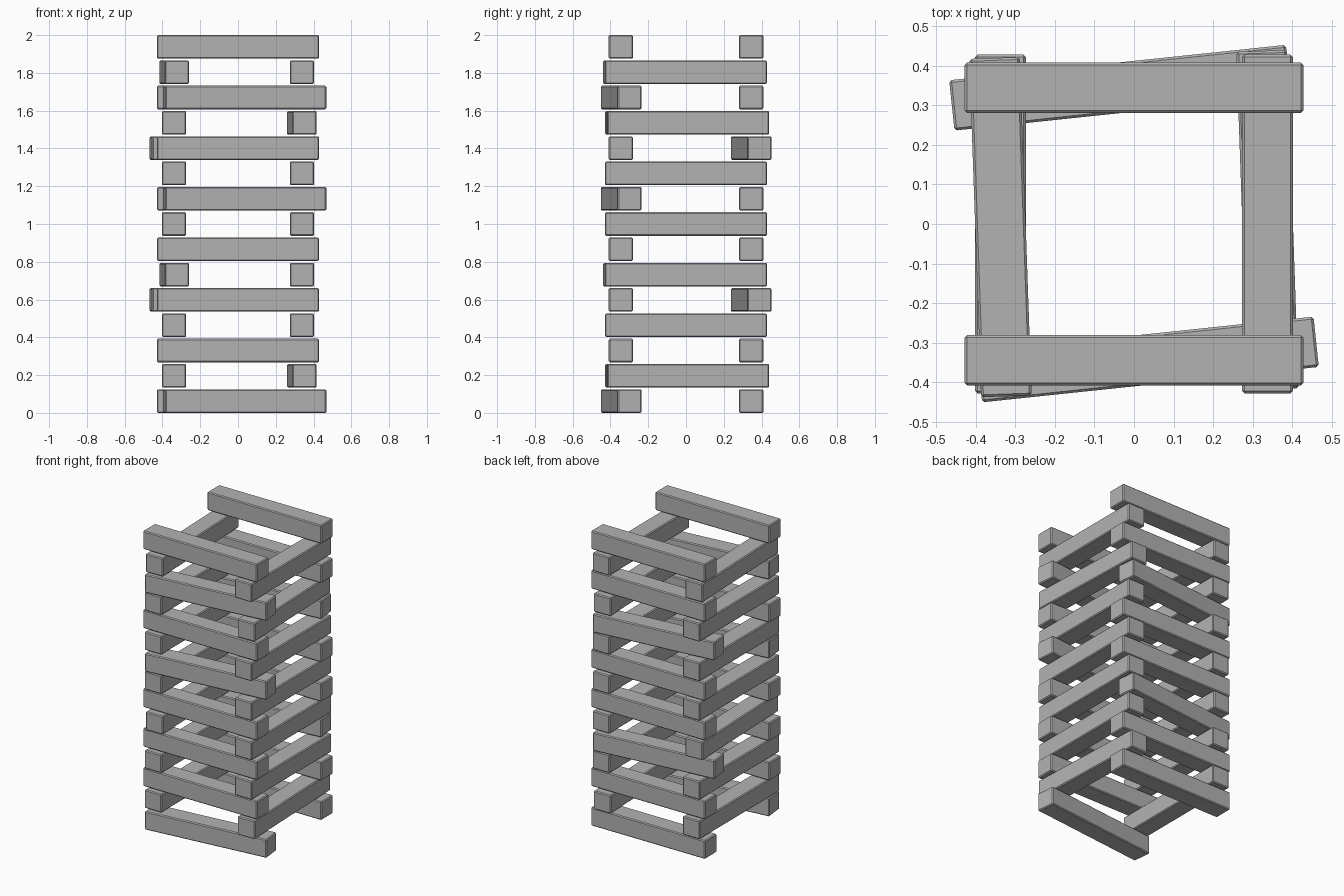
import bpy
import math

cube = bpy.data.objects.get("Cube")
if cube:
    bpy.data.objects.remove(cube, do_unlink=True)

LAYERS = 15
LENGTH, WIDTH, HEIGHT = 0.857, 0.128, 0.125
PITCH = (2 - HEIGHT) / (LAYERS - 1)

grey = bpy.data.materials.new("plain grey")
grey.use_nodes = True
colour = (0.45, 0.45, 0.45, 1)
grey.diffuse_color = colour
grey.node_tree.nodes["Principled BSDF"].inputs["Base Color"].default_value = colour


def beam(name, layer, x, y, turn):
    """One bevelled beam lying in a layer, turned about z in degrees."""
    z = HEIGHT / 2 + layer * PITCH
    bpy.ops.mesh.primitive_cube_add(size=1, location=(x, y, z))
    ob = bpy.context.object
    ob.name = f"{name}_{layer + 1}"
    ob.scale = (LENGTH, WIDTH, HEIGHT)
    bpy.ops.object.transform_apply(location=False, rotation=False, scale=True)
    ob.rotation_euler.z = math.radians(turn)
    bevel = ob.modifiers.new("soft edges", 'BEVEL')
    bevel.width = 0.006
    bevel.segments = 1
    ob.data.materials.append(grey)


# Crooked beams: layer -> (which beam, shift x, shift y, extra turn)
front_out = ("front_beam", 0.035, 0.002, 6)
back_out = ("back_beam", -0.035, 0, 6)
right_skew = ("left_beam", 0, 0.01, 2)
left_skew = ("right_beam", 0, -0.008, 2)
crooked = {0: front_out, 8: front_out, 12: front_out, 4: back_out, 10: back_out,
           1: right_skew, 11: right_skew, 5: left_skew, 13: left_skew}

# Alternating crossed pairs of beams
for layer in range(LAYERS):
    if layer % 2 == 0:
        pair = [("front_beam", 0, -0.345, 0), ("back_beam", 0, 0.345, 0)]
    else:
        pair = [("right_beam", -0.338, 0, 90), ("left_beam", 0.338, 0, 90)]
    for name, x, y, turn in pair:
        which, dx, dy, extra = crooked.get(layer, ("", 0, 0, 0))
        if which == name:
            x, y, turn = x + dx, y + dy, turn + extra
        beam(name, layer, x, y, turn)
